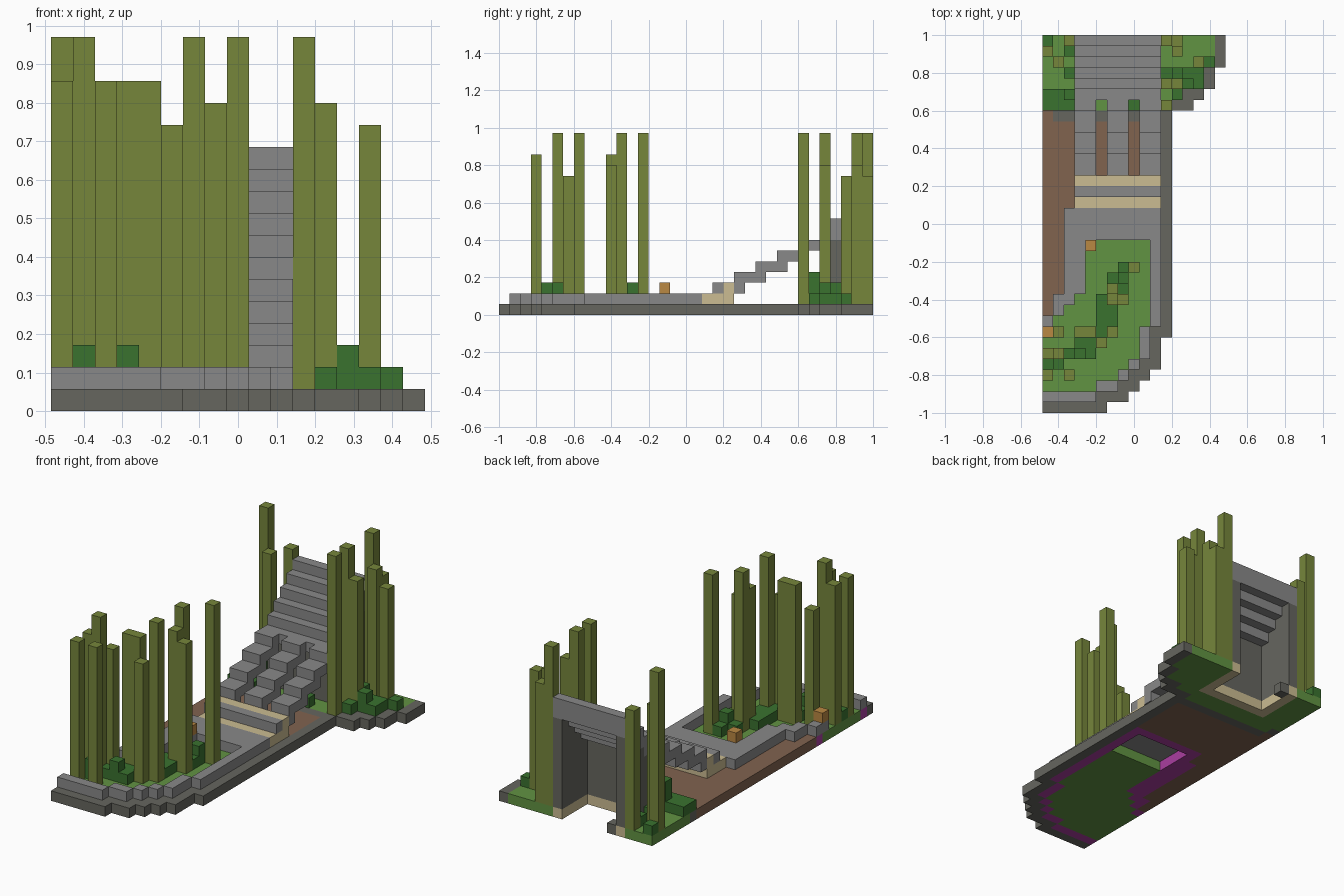
import bpy
import bmesh
from mathutils import Vector

cube = bpy.data.objects.get("Cube")
if cube:
    bpy.data.objects.remove(cube, do_unlink=True)

U = 2 / 35  # edge of one block
SRGB = {
    "light_grey": (137, 137, 137), "dark_grey": (102, 102, 95),
    "grass_green": (97, 147, 66), "leaf_green": (58, 114, 47),
    "bamboo_olive": (118, 134, 59), "soil_brown": (129, 99, 79),
    "sand": (203, 188, 146), "orange": (186, 136, 66), "magenta": (170, 62, 160),
}


def linear(c):
    c /= 255
    return c / 12.92 if c <= 0.04045 else ((c + 0.055) / 1.055) ** 2.4


def make_material(name, rgb):
    m = bpy.data.materials.new(name)
    m.use_nodes = True
    col = [linear(c) for c in rgb] + [1]
    m.diffuse_color = col
    bsdf = m.node_tree.nodes["Principled BSDF"]
    bsdf.inputs["Base Color"].default_value = col
    bsdf.inputs["Roughness"].default_value = 0.9
    return m


MATS = {n: make_material(n, c) for n, c in SRGB.items()}
NAMES = list(MATS)
blocks = {}  # cell -> (part, colour)


def fill(part, colour, xs, ys, zs):
    """Fill a box of cells; each range is (first, end), or one cell number."""
    rng = [range(*r) if isinstance(r, tuple) else (r,) for r in (xs, ys, zs)]
    for i in rng[0]:
        for j in rng[1]:
            for k in rng[2]:
                blocks[i, j, k] = (part, colour)


def steps(j, table):
    """Value of the last table entry that starts at or before row j."""
    return [v for start, v in table if start <= j][-1]


# Outlines as (first row, end column): base, raised kerb and front lawn
BASE = [(0, 6), (1, 8), (2, 9), (3, 10), (4, 11), (7, 12), (28, 14), (29, 15), (30, 16), (32, 17)]
KERB = [(0, 0), (1, 5), (2, 7), (3, 8), (4, 9), (5, 10), (8, 11)]
LAWN = [(0, 0), (2, 5), (3, 7), (4, 8), (5, 9), (8, 10)]
# Left side of the front garden: first kerb column and first lawn column
KERB_LEFT = [(0, 0), (9, 1), (11, 2)]
LAWN_LEFT = [(0, 0), (8, 1), (9, 2), (10, 3), (11, 4)]
BACK_LAWN = [(28, 11), (29, 13), (30, 15), (32, 16)]

# Front garden: base rim, soil, lawn and the stone kerb on hidden footing
for j in range(28):
    fill("base_rim", "dark_grey", (0, steps(j, BASE)), j, 0)
    if j >= 8:
        fill("soil", "soil_brown", (0, 11), j, 0)
    if 1 <= j < 19:
        kerb = (steps(j, KERB_LEFT), steps(j, KERB))
        lawn = (steps(j, LAWN_LEFT), steps(j, LAWN))
        fill("footing", "magenta", kerb, j, 0)
        fill("kerb", "light_grey", kerb, j, 1)
        if 2 <= j < 16:
            fill("front_lawn", "grass_green", lawn, j, 0)
            for i in range(*lawn):
                blocks.pop((i, j, 1), None)

# Paved landing over a hollow, with footing behind it
fill("footing", "magenta", (3, 11), (19, 21), 0)
for i in range(4, 10):
    for j in range(16, 20):
        blocks.pop((i, j, 0), None)

# Back garden
for j in range(28, 35):
    fill("base_rim", "dark_grey", (0, steps(j, BASE)), j, 0)
    fill("back_lawn", "grass_green", (0, steps(j, BACK_LAWN)), j, 0)
fill("base_rim", "dark_grey", (1, 11), 27, 0)
fill("base_rim", "dark_grey", 0, 28, 0)

# Sandy plinth at the foot of the stairs
fill("stair_plinth", "sand", (3, 11), (19, 22), 1)
fill("stair_plinth", "sand", (3, 11), 21, 2)
fill("lower_stairs", "light_grey", (3, 11), 20, 2)

# Three separate lower flights, each tread overlapping the one below
for i in (3, 6, 9):
    fill("lower_stairs", "light_grey", (i, i + 2), 22, 2)
    for k in range(3, 7):
        fill("lower_stairs", "light_grey", (i, i + 2), (2 * k + 16, 2 * k + 19), k)

# Tower: back wall and side walls on a sandy ring, open alcove behind
for j in range(30, 35):
    top = j - 22
    fill("tower_wall", "dark_grey", (3, 11) if j == 30 else 3, j, (1, top))
    fill("tower_wall", "dark_grey", 10, j, (1, top))
    fill("tower_base", "sand", (3, 11), j, 0)
    fill("upper_stairs", "light_grey", (3, 11), j, (top - 1, top + 1 if j < 35 else top))
    fill("upper_stairs", "light_grey", (3, 11), j, top - 1)
    for i in range(3, 11):
        blocks.pop((i, j, top), None)
    if j > 30:
        for i in range(4, 10):
            blocks.pop((i, j, 0), None)
fill("upper_stairs", "light_grey", (3, 11), 29, 6)
for j in range(31, 35):
    fill("upper_stairs", "light_grey", (3, 11), j, (j - 24, j - 22))
fill("base_rim", "dark_grey", 4, 34, 0)

# Bushes: column, row, height
BUSHES = [
    (0, 4, 1), (1, 4, 2), (2, 5, 1), (3, 5, 2), (4, 5, 1), (3, 6, 1), (4, 6, 1),
    (4, 7, 1), (5, 7, 1), (5, 8, 1), (6, 8, 1), (5, 9, 1), (5, 10, 1), (6, 12, 1),
    (7, 11, 1), (7, 12, 2), (7, 13, 1), (6, 9, 1),
    (0, 28, 1), (1, 28, 1), (2, 28, 1), (0, 29, 1), (1, 29, 1), (2, 29, 3),
    (2, 31, 1), (0, 34, 1), (2, 33, 1), (8, 28, 1), (11, 31, 1), (12, 31, 2),
    (13, 30, 2), (14, 30, 1), (12, 29, 1), (14, 31, 1), (13, 31, 1), (15, 32, 1),
]
for i, j, h in BUSHES:
    fill("bushes", "leaf_green", i, j, (1, h + 1))

# Bamboo canes: height, then their cells
CANES = {
    17: [(1, 5), (6, 7), (6, 11), (8, 13), (0, 33), (11, 28), (11, 30), (11, 34)],
    15: [(0, 3), (2, 3), (0, 5), (3, 7), (4, 7), (6, 10)],
    14: [(7, 10), (12, 30), (12, 33)],
    13: [(1, 7), (5, 6), (1, 32), (2, 34), (12, 34), (14, 32)],
}
for h, cells in CANES.items():
    for i, j in cells:
        fill("bamboo", "bamboo_olive", i, j, (1, h))

# Orange lanterns on the kerb
for i, j in ((0, 7), (4, 15)):
    fill("kerb", "light_grey", i, j, 1)
    fill("lanterns", "orange", i, j, 2)


def build(part):
    """Make one object from the exposed block faces of a part."""
    bm = bmesh.new()
    used = []
    for cell, (name, colour) in blocks.items():
        if name != part:
            continue
        if colour not in used:
            used.append(colour)
        centre = Vector(cell) + Vector((-8, -17, 0.5))
        for axis in range(3):
            for sign in (-1, 1):
                n = [0, 0, 0]
                n[axis] = sign
                n = Vector(n)
                if tuple(int(a + b) for a, b in zip(cell, n)) in blocks:
                    continue
                a = Vector((n.y, n.z, n.x)) / 2
                b = n.cross(a)
                pts = [n / 2 + a + b, n / 2 - a + b, n / 2 - a - b, n / 2 + a - b]
                f = bm.faces.new([bm.verts.new((centre + p) * U) for p in pts])
                f.material_index = used.index(colour)
    bmesh.ops.remove_doubles(bm, verts=bm.verts, dist=U / 100)
    bm.normal_update()
    bmesh.ops.dissolve_limit(bm, angle_limit=0.01, verts=bm.verts, edges=bm.edges,
                             delimit={"MATERIAL"})
    mesh = bpy.data.meshes.new(part)
    bm.to_mesh(mesh)
    bm.free()
    for colour in used:
        mesh.materials.append(MATS[colour])
    bpy.context.collection.objects.link(bpy.data.objects.new(part, mesh))


for part in sorted({p for p, _ in blocks.values()}):
    build(part)
